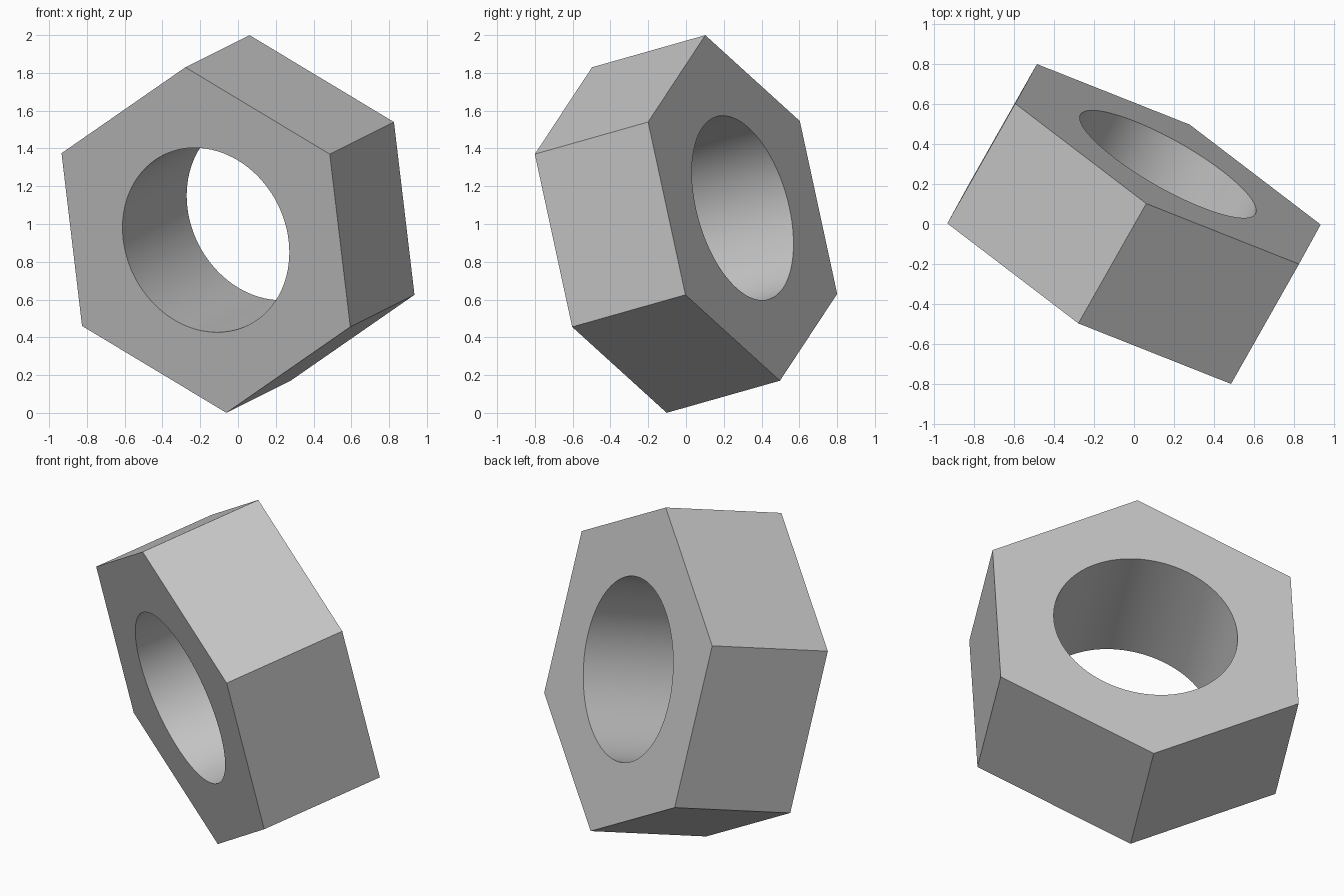
import bpy, bmesh
from math import cos, sin, pi
from mathutils import Vector, Matrix

cube = bpy.data.objects.get("Cube")
if cube:
    bpy.data.objects.remove(cube, do_unlink=True)

OUTER, BORE, THICK = 0.942, 0.503, 0.71
ARC = 16  # bore segments per hexagon side

# Plain grey metal
metal = bpy.data.materials.new("grey_metal")
metal.use_nodes = True
colour = (0.56, 0.56, 0.56, 1)
metal.diffuse_color = colour
metal.node_tree.nodes["Principled BSDF"].inputs["Base Color"].default_value = colour

bm = bmesh.new()


def ring(radius, count, z):
    return [bm.verts.new((radius * cos(2 * pi * i / count),
                          radius * sin(2 * pi * i / count), z))
            for i in range(count)]


# Hexagon and bore outlines at both ends
hexes = [ring(OUTER, 6, z) for z in (-THICK / 2, THICK / 2)]
bores = [ring(BORE, 6 * ARC, z) for z in (-THICK / 2, THICK / 2)]

# Outer flats and the end faces, one sector per side
for i in range(6):
    j = (i + 1) % 6
    bm.faces.new((hexes[0][i], hexes[0][j], hexes[1][j], hexes[1][i]))
    for outer, inner in zip(hexes, bores):
        arc = [inner[(i * ARC + k) % (6 * ARC)] for k in range(ARC, -1, -1)]
        bm.faces.new([outer[i], outer[j]] + arc)

# Smooth bore wall
for i in range(6 * ARC):
    j = (i + 1) % (6 * ARC)
    wall = bm.faces.new((bores[0][i], bores[1][i], bores[1][j], bores[0][j]))
    wall.smooth = True

bmesh.ops.recalc_face_normals(bm, faces=bm.faces)

# Tilt the nut: bore axis leans back and left, one corner points up
axis = Vector((0.34, 0.6, 0.17)).normalized()
corner = Vector((-0.11, -0.2, 0.915))
corner = (corner - axis * corner.dot(axis)).normalized()
tilt = Matrix((corner, axis.cross(corner), axis)).transposed().to_4x4()
bm.transform(Matrix.Translation((0, 0, 1)) @ tilt)

mesh = bpy.data.meshes.new("hex_nut")
bm.to_mesh(mesh)
bm.free()
mesh.materials.append(metal)
nut = bpy.data.objects.new("hex_nut", mesh)
bpy.context.collection.objects.link(nut)
